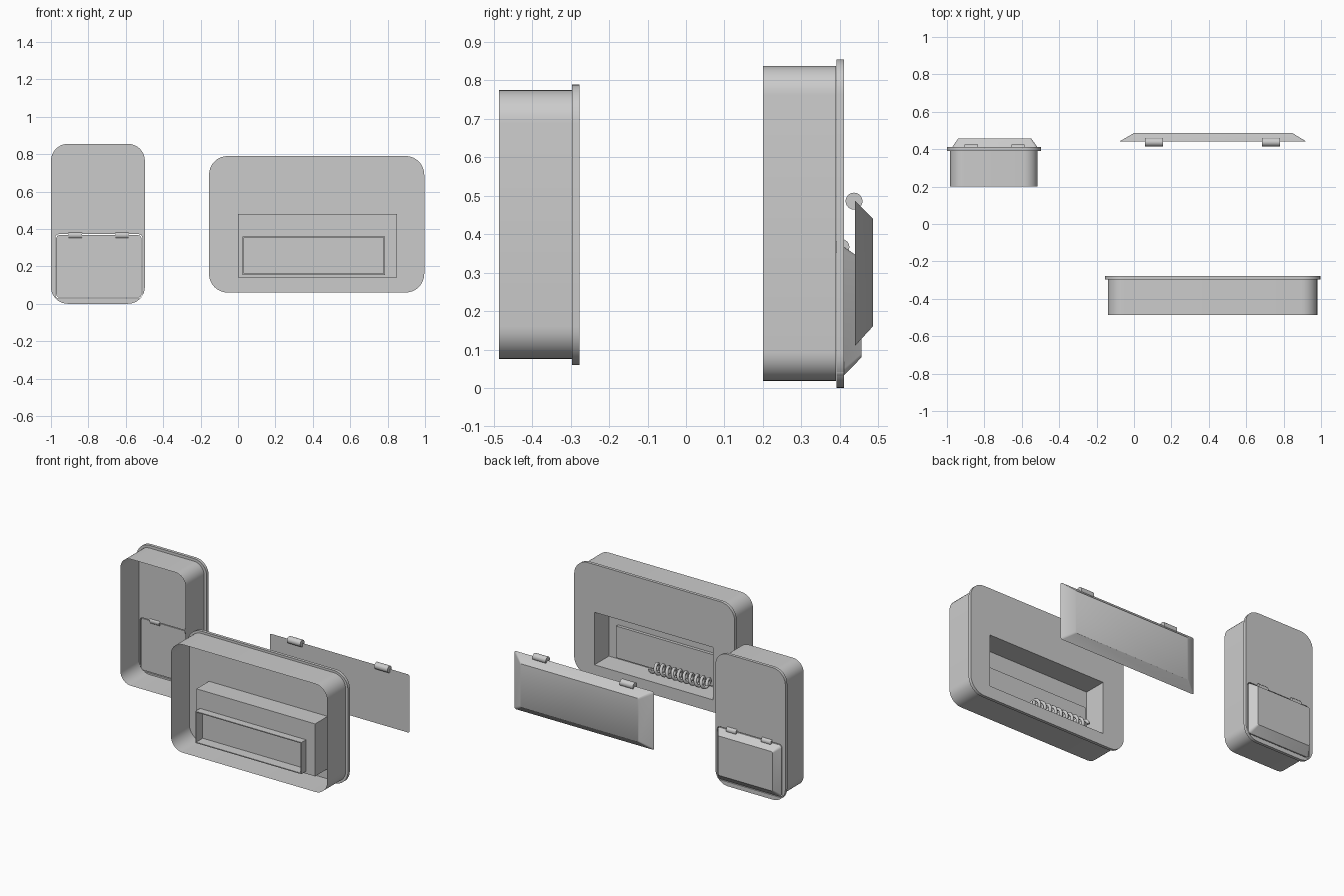
import bpy, bmesh, math
from mathutils import Vector

if "Cube" in bpy.data.objects:
    bpy.data.objects.remove(bpy.data.objects["Cube"])


def outline(x0, x1, z0, z1, r=0.0, seg=8):
    """Rounded rectangle in the XZ plane."""
    if r <= 0:
        return [(x1, z1), (x0, z1), (x0, z0), (x1, z0)]
    pts = []
    for i, (cx, cz) in enumerate([(x1 - r, z1 - r), (x0 + r, z1 - r),
                                  (x0 + r, z0 + r), (x1 - r, z0 + r)]):
        for k in range(seg + 1):
            a = math.pi / 2 * (i + k / seg)
            pts.append((cx + r * math.cos(a), cz + r * math.sin(a)))
    return pts


def finish(name, bm):
    bmesh.ops.recalc_face_normals(bm, faces=bm.faces)
    me = bpy.data.meshes.new(name)
    bm.to_mesh(me)
    bm.free()
    ob = bpy.data.objects.new(name, me)
    bpy.context.collection.objects.link(ob)
    bpy.ops.object.select_all(action='DESELECT')
    ob.select_set(True)
    bpy.context.view_layer.objects.active = ob
    bpy.ops.object.shade_smooth_by_angle(angle=math.radians(30))
    return ob


def loft(name, sections, cap_first=False, cap_last=False):
    """Skin a list of (y, outline) sections."""
    bm = bmesh.new()
    rings = [[bm.verts.new((x, y, z)) for x, z in pts] for y, pts in sections]
    for a, b in zip(rings, rings[1:]):
        for i in range(len(a)):
            j = (i + 1) % len(a)
            bm.faces.new((a[i], a[j], b[j], b[i]))
    if cap_first:
        bm.faces.new(rings[0])
    if cap_last:
        bm.faces.new(rings[-1])
    return finish(name, bm)


def plate(name, loops, y0, y1):
    """Flat plate with a hole, extruded from y0 to y1."""
    bm = bmesh.new()
    edges = []
    for pts in loops:
        vs = [bm.verts.new((x, y0, z)) for x, z in pts]
        edges += [bm.edges.new((vs[i], vs[(i + 1) % len(vs)])) for i in range(len(vs))]
    bmesh.ops.triangle_fill(bm, use_beauty=True, edges=edges, normal=(0, -1, 0))
    res = bmesh.ops.extrude_face_region(bm, geom=bm.faces[:], use_keep_orig=True)
    moved = [g for g in res['geom'] if isinstance(g, bmesh.types.BMVert)]
    bmesh.ops.translate(bm, verts=moved, vec=Vector((0, y1 - y0, 0)))
    return finish(name, bm)


def hinge(name, x0, x1, y, z, r):
    bpy.ops.mesh.primitive_cylinder_add(vertices=24, radius=r, depth=x1 - x0,
                                        location=((x0 + x1) / 2, y, z),
                                        rotation=(0, math.pi / 2, 0))
    bpy.context.object.name = name
    bpy.ops.object.shade_smooth_by_angle(angle=math.radians(30))


# Small housing: thin open shell, flanged plate with flap opening
loft("small_housing_wall", [(0.2, outline(-0.983, -0.515, 0.018, 0.838, 0.075)),
                            (0.39, outline(-0.983, -0.515, 0.018, 0.838, 0.075))])
plate("small_flange_plate", [outline(-1.0, -0.498, 0, 0.855, 0.09),
                             outline(-0.977, -0.511, 0.028, 0.372, 0.02, 4)], 0.391, 0.411)

# Small flap with sloped edges, and its hinges
flap = outline(-0.972, -0.516, 0.033, 0.367, 0.018, 4)
loft("small_flap", [(0.393, flap), (0.411, flap),
                    (0.457, outline(-0.94, -0.55, 0.08, 0.335, 0.01, 4))], True, True)
for i, x in enumerate((-0.905, -0.655)):
    hinge(f"small_hinge_{i}", x, x + 0.07, 0.405, 0.367, 0.02)

# Large housing: thin open shell, flanged plate with rectangular opening
loft("large_housing_wall", [(-0.487, outline(-0.14, 0.98, 0.075, 0.775, 0.085)),
                            (-0.297, outline(-0.14, 0.98, 0.075, 0.775, 0.085))])
plate("large_flange_plate", [outline(-0.155, 0.996, 0.06, 0.79, 0.1),
                             outline(0, 0.85, 0.14, 0.48)], -0.297, -0.277)

# Recess behind the opening, with the raised inner panel
panel = outline(0.025, 0.785, 0.155, 0.36)
loft("recess", [(-0.277, outline(0, 0.85, 0.14, 0.48)),
                (-0.425, outline(0, 0.85, 0.14, 0.48)),
                (-0.425, panel), (-0.405, panel)], False, True)
inner = outline(0.031, 0.779, 0.161, 0.354)
loft("tray_rim", [(-0.425, panel), (-0.473, panel), (-0.473, inner), (-0.406, inner)])

# Coil spring lying in the recess
turns, steps = 10, 14
cu = bpy.data.curves.new("coil_spring", 'CURVE')
cu.dimensions = '3D'
cu.bevel_depth = 0.01
cu.bevel_resolution = 2
cu.use_fill_caps = True
sp = cu.splines.new('POLY')
n = turns * steps
sp.points.add(n)
for i in range(n + 1):
    a = 2 * math.pi * i / steps
    sp.points[i].co = (0.075 + 0.41 * i / n, -0.35 + 0.03 * math.cos(a),
                       0.195 + 0.03 * math.sin(a), 1)
bpy.context.collection.objects.link(bpy.data.objects.new("coil_spring", cu))

# Detached large door with sloped edges, and its hinges
loft("large_door", [(0.44, outline(-0.08, 0.922, 0.11, 0.487, 0.012, 4)),
                    (0.486, outline(0, 0.847, 0.16, 0.44, 0.008, 4))], True, True)
for i, x in enumerate((0.06, 0.685)):
    hinge(f"large_hinge_{i}", x, x + 0.095, 0.437, 0.486, 0.022)
